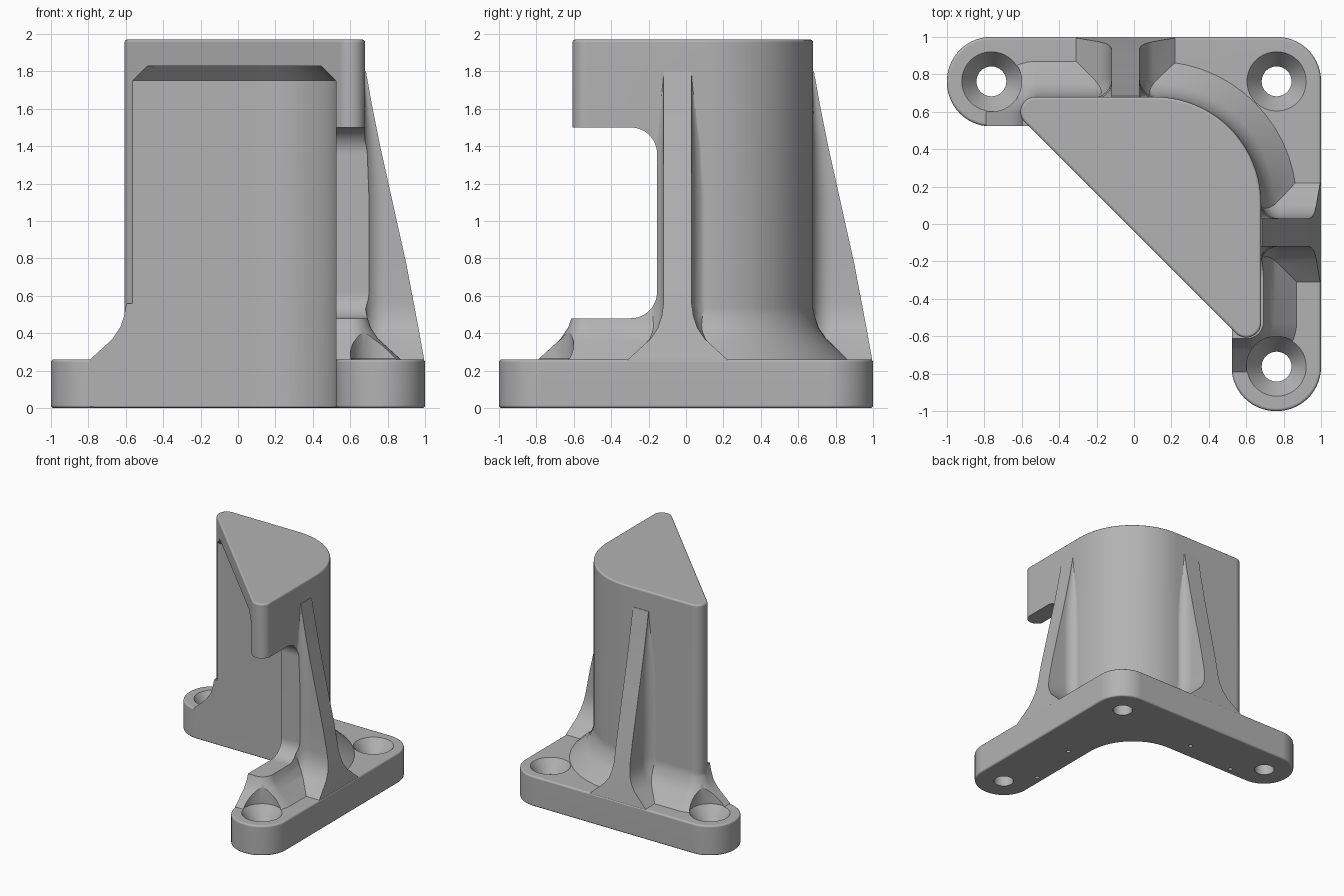
import bpy, bmesh
from math import sin, cos, pi, tan
from mathutils import Vector

cube = bpy.data.objects.get("Cube")
if cube:
    bpy.data.objects.remove(cube)

grey = bpy.data.materials.new("plain grey")
grey.use_nodes = True
COLOUR = (0.45, 0.45, 0.45, 1)
grey.diffuse_color = COLOUR
grey.node_tree.nodes["Principled BSDF"].inputs["Base Color"].default_value = COLOUR

IN = 0.525      # inner wall plane
OUT = 0.68      # outer wall plane
PAD = 0.2375    # pad radius
HOLE = 1 - PAD
BASE_Z = 0.26


def rounded(corners, segs=14):
    """Outline with each (x, y, radius) corner replaced by an arc."""
    out = []
    for i, (x, y, r) in enumerate(corners):
        p = Vector((x, y))
        if r == 0:
            out.append(p)
            continue
        a = (Vector(corners[i - 1][:2]) - p).normalized()
        b = (Vector(corners[(i + 1) % len(corners)][:2]) - p).normalized()
        half = a.angle(b) / 2
        centre = p + (a + b).normalized() * (r / sin(half))
        start = p + a * (r / tan(half)) - centre
        end = p + b * (r / tan(half)) - centre
        sweep = pi - 2 * half
        for k in range(segs + 1):
            t = k / segs
            out.append(centre + (start * sin((1 - t) * sweep) + end * sin(t * sweep)) / sin(sweep))
    return out


def loft(name, rings, bevel_levels=()):
    """Closed solid through equal rings of 3D points."""
    bm = bmesh.new()
    loops = [[bm.verts.new(p) for p in ring] for ring in rings]
    n = len(loops[0])
    for lo, hi in zip(loops, loops[1:]):
        for i in range(n):
            j = (i + 1) % n
            bm.faces.new((lo[i], lo[j], hi[j], hi[i]))
    bm.faces.new(loops[0])
    bm.faces.new(loops[-1])
    bmesh.ops.recalc_face_normals(bm, faces=bm.faces)
    edges = [e for e in bm.edges
             if any(all(abs(v.co.z - z) < 1e-4 for v in e.verts) for z in bevel_levels)]
    if edges:
        bmesh.ops.bevel(bm, geom=edges, offset=0.015, segments=3, profile=0.5, affect='EDGES')
    mesh = bpy.data.meshes.new(name)
    bm.to_mesh(mesh)
    bm.free()
    mesh.materials.append(grey)
    obj = bpy.data.objects.new(name, mesh)
    bpy.context.collection.objects.link(obj)
    return obj


def at(points, z):
    return [(p[0], p[1], z) for p in points]


def circle(x, y, r, n=40):
    return [(x + r * cos(2 * pi * k / n), y + r * sin(2 * pi * k / n)) for k in range(n)]


def combine(target, tool, operation):
    mod = target.modifiers.new("bool", 'BOOLEAN')
    mod.operation, mod.object, mod.solver = operation, tool, 'EXACT'
    bpy.context.view_layer.update()
    graph = bpy.context.evaluated_depsgraph_get()
    mesh = bpy.data.meshes.new_from_object(target.evaluated_get(graph))
    target.modifiers.clear()
    target.data = mesh
    bpy.data.objects.remove(tool)


# L-shaped base plate
R = PAD - 0.002
plate = rounded([(-1, IN - .003, R), (-1, 1, R), (1, 1, R), (1, -1, R),
                 (IN - .003, -1, R), (IN - .003, IN - .003, .45)])
body = loft("bracket", [at(plate, 0), at(plate, BASE_Z)], (0, BASE_Z))

# upright column with a rounded triangular section
section = rounded([(-.72, OUT, .08), (OUT, OUT, .57), (OUT, -.72, .08)], 20)
parts = [loft("column", [at(section, .1), at(section, 1.97)], (1.97,))]

# flared foot around the column: (height, spread)
FLARE = [(.2, .19), (BASE_Z, .19), (.37, .07), (.43, .03), (.49, .01), (.56, -.004)]


def foot_ring(z, d):
    o, e = OUT + d, .6 + d
    return at(rounded([(-e, .45, 0), (-e, o, .08 + d), (o, o, .57 + d),
                       (o, -e, .08 + d), (.45, -e, 0), (.45, .45, 0)]), z)


parts.append(loft("foot", [foot_ring(z, d) for z, d in FLARE]))


# tapering ribs with filleted roots
def rib_ring(z, d, reach, swap):
    w = .075 + max(d, 0)
    f = max(.003, min(.1, reach - OUT))
    side = [(.6, w + f)]
    for k in range(7):
        t = k / 6 * pi / 2
        side.append((.675 + f * (1 - cos(t)), w + f * (1 - sin(t))))
    side.append((reach, w))
    ring = [(x, y - .045) for x, y in side] + [(x, -y - .045) for x, y in reversed(side)]
    return at([(y, x) for x, y in ring] if swap else ring, z)


REACH = [.995, .995, .975, .965, .953, .94]
UPPER = [(.77, .9), (1.13, .82), (1.4, .76), (1.6, .72), (1.8, .684)]
levels = [(z, d, r) for (z, d), r in zip(FLARE, REACH)] + [(z, 0, r) for z, r in UPPER]
for swap in (False, True):
    parts.append(loft("rib", [rib_ring(z, d, r, swap) for z, d, r in levels]))

for part in parts:
    combine(body, part, 'UNION')


# hollow inner side with a chamfered ceiling
def hollow(z, inset):
    c = IN - inset
    return at(rounded([(-2, c, 0), (c, c, .45 - inset), (c, -2, 0), (-2, -2, 0)]), z)


cutters = [loft("hollow", [hollow(-.2, 0), hollow(1.75, 0), hollow(1.83, .08)])]

# side window under the hanging lip
window = rounded([(-1.2, .48, 0), (-.155, .48, .14), (-.155, 1.5, .14), (-1.2, 1.5, 0)])
cutters.append(loft("window", [[(x, p[0], p[1]) for p in window] for x in (.4, 1.2)]))

# countersunk screw holes
for x, y in ((-HOLE, HOLE), (HOLE, HOLE), (HOLE, -HOLE)):
    steps = [(-.1, .08), (.15, .08), (.255, .155), (.265, .162), (.7, .162)]
    cutters.append(loft("screw_hole", [at(circle(x, y, r), z) for z, r in steps]))

# small pin holes underneath
for a, b in ((-.045, .67), (-.54, .59)):
    for x, y in ((a, b), (b, a)):
        cutters.append(loft("pin_hole", [at(circle(x, y, .018, 12), z) for z in (-.1, .12)]))

for cutter in cutters:
    combine(body, cutter, 'DIFFERENCE')

# smooth finish
bpy.ops.object.select_all(action='DESELECT')
body.select_set(True)
bpy.context.view_layer.objects.active = body
bpy.ops.object.shade_smooth_by_angle(angle=.6)
finish = body.modifiers.new("even_normals", 'WEIGHTED_NORMAL')
finish.keep_sharp = True
